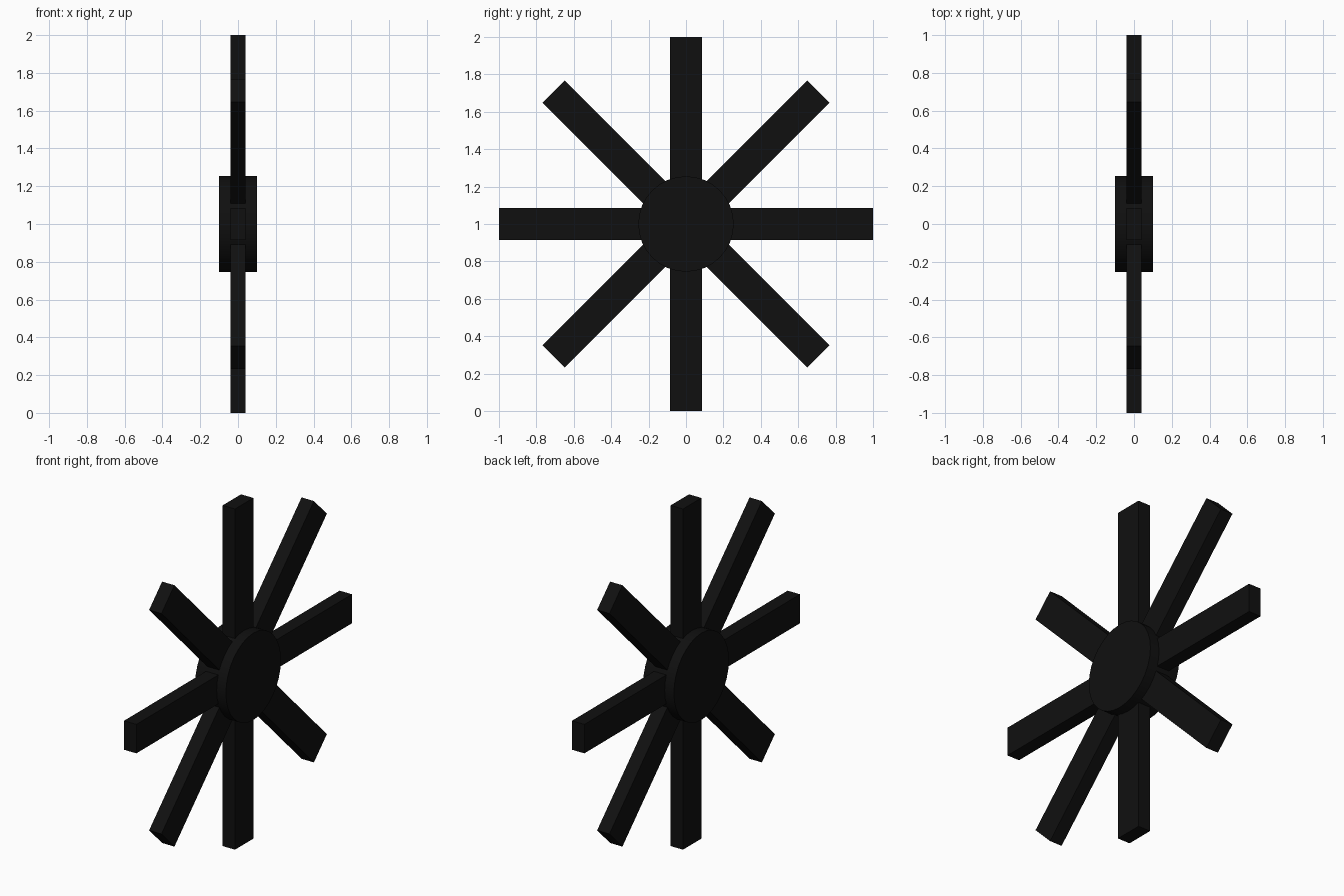
import bpy
from math import pi

if "Cube" in bpy.data.objects:
    bpy.data.objects.remove(bpy.data.objects["Cube"], do_unlink=True)

# Single matte black colour
black = bpy.data.materials.new("black")
black.use_nodes = True
colour = (0.005, 0.005, 0.005, 1)
black.diffuse_color = colour
black.node_tree.nodes["Principled BSDF"].inputs["Base Color"].default_value = colour

CENTRE = (0, 0, 1)


def finish(name):
    obj = bpy.context.object
    obj.name = name
    obj.data.materials.append(black)
    return obj


# Four full-length bars crossing at the hub make eight spokes
for i in range(4):
    bpy.ops.mesh.primitive_cube_add(size=1, location=CENTRE)
    bar = finish(f"spoke_bar_{i + 1}")
    bar.scale = (0.08, 0.17, 2)
    bpy.ops.object.transform_apply(location=False, rotation=False, scale=True)
    bar.rotation_euler.x = i * pi / 4

# Round hub with its axle along x
bpy.ops.mesh.primitive_cylinder_add(vertices=32, radius=0.255, depth=0.2,
                                    location=CENTRE, rotation=(0, pi / 2, 0))
finish("hub")
bpy.ops.object.shade_smooth_by_angle()
